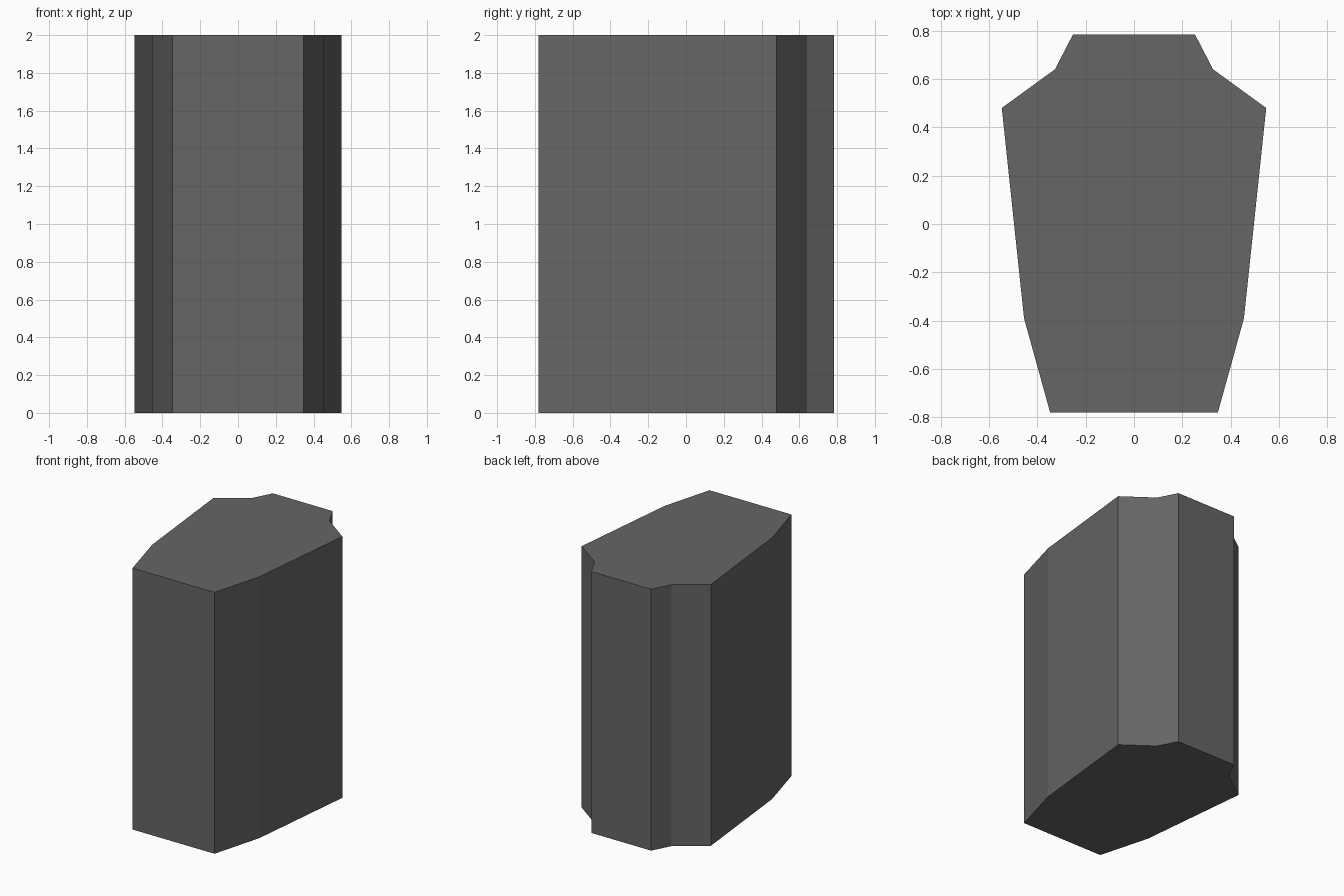
import bpy
import bmesh

if "Cube" in bpy.data.objects:
    bpy.data.objects.remove(bpy.data.objects["Cube"])

HEIGHT = 2.0

# Right half of the cross-section, front to back
half = [(0.347, -0.78), (0.455, -0.39), (0.547, 0.48), (0.327, 0.64), (0.253, 0.783)]
outline = half + [(-x, y) for x, y in reversed(half)]

# Dark grey material
grey = bpy.data.materials.new("dark grey")
grey.diffuse_color = (0.133, 0.133, 0.133, 1.0)
grey.use_nodes = True
grey.node_tree.nodes["Principled BSDF"].inputs["Base Color"].default_value = grey.diffuse_color

# Column: mirrored outline extruded straight up
bm = bmesh.new()
base = bm.faces.new([bm.verts.new((x, y, 0.0)) for x, y in outline])
result = bmesh.ops.extrude_face_region(bm, geom=[base], use_keep_orig=True)
top_verts = [v for v in result["geom"] if isinstance(v, bmesh.types.BMVert)]
bmesh.ops.translate(bm, verts=top_verts, vec=(0.0, 0.0, HEIGHT))
bmesh.ops.recalc_face_normals(bm, faces=bm.faces)

mesh = bpy.data.meshes.new("column")
bm.to_mesh(mesh)
bm.free()
mesh.materials.append(grey)
column = bpy.data.objects.new("column", mesh)
bpy.context.collection.objects.link(column)
